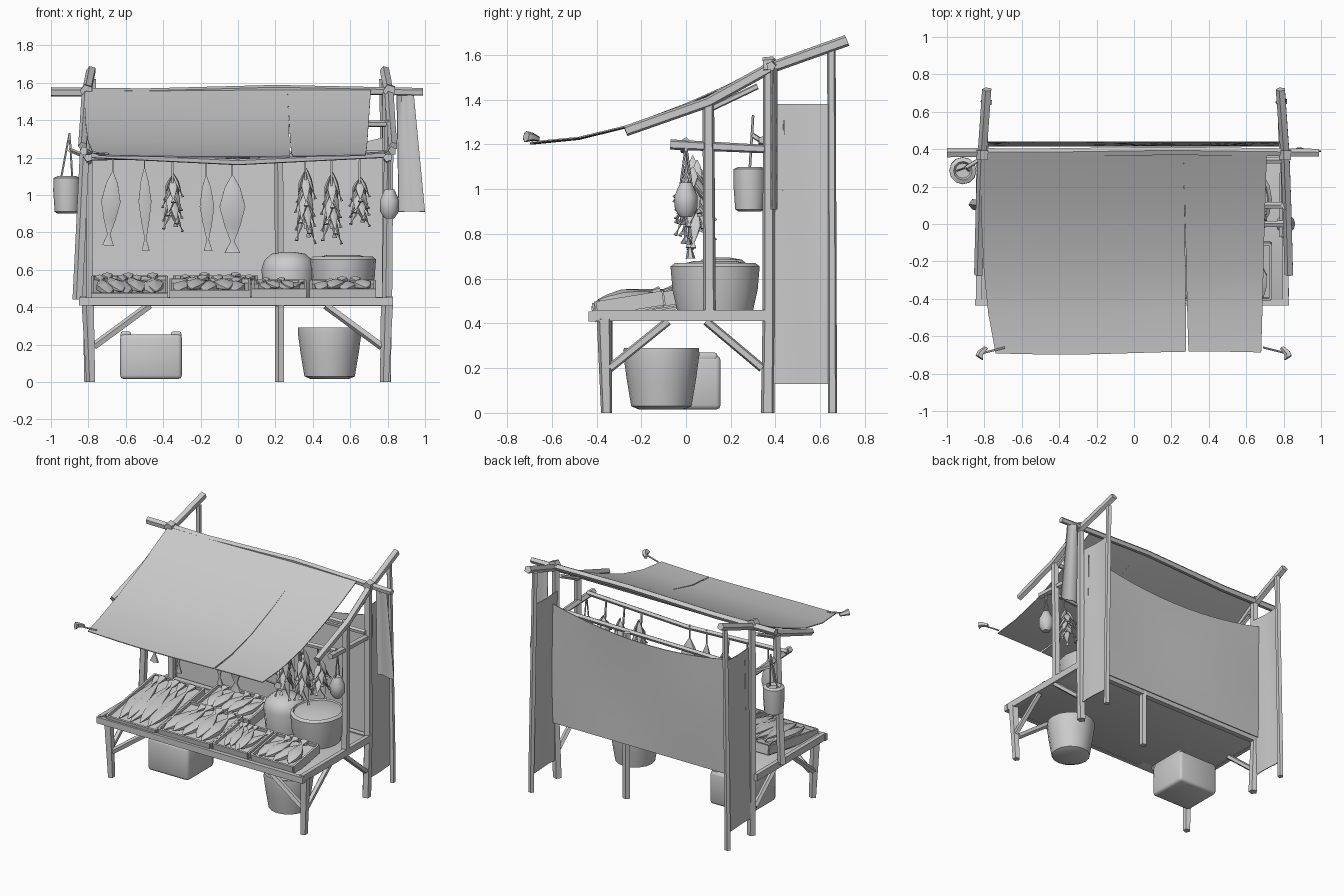
import bpy, bmesh, math, random
from mathutils import Vector, Matrix

random.seed(4)
cube = bpy.data.objects.get("Cube")
if cube:
    bpy.data.objects.remove(cube, do_unlink=True)

GREY = bpy.data.materials.new("plain grey")
GREY.use_nodes = True
GREY.diffuse_color = (0.6, 0.6, 0.6, 1)
GREY.node_tree.nodes["Principled BSDF"].inputs["Base Color"].default_value = (0.6, 0.6, 0.6, 1)


def finish(name, bm, angle=35):
    bmesh.ops.recalc_face_normals(bm, faces=bm.faces)
    mesh = bpy.data.meshes.new(name)
    bm.to_mesh(mesh)
    bm.free()
    ob = bpy.data.objects.new(name, mesh)
    bpy.context.collection.objects.link(ob)
    mesh.materials.append(GREY)
    bpy.ops.object.select_all(action='DESELECT')
    ob.select_set(True)
    bpy.context.view_layer.objects.active = ob
    bpy.ops.object.shade_smooth_by_angle(angle=math.radians(angle))


def skin(bm, rings):
    """Join rings of points into a closed tube."""
    loops = [[bm.verts.new(p) for p in ring] for ring in rings]
    n = len(loops[0])
    for a, b in zip(loops, loops[1:]):
        for i in range(n):
            j = (i + 1) % n
            bm.faces.new((a[i], a[j], b[j], b[i]))
    bm.faces.new(loops[0])
    bm.faces.new(loops[-1])


def limb(bm, path, radii, sides=5, flat=1, side=(1, 0, 0)):
    """Sweep an oval section along a path; side is the wide direction."""
    path = [Vector(p) for p in path]
    axis = (path[-1] - path[0]).normalized()
    u = Vector(side) - axis * axis.dot(Vector(side))
    u = u.normalized() if u.length > 0.1 else axis.orthogonal().normalized()
    v = axis.cross(u)
    turn = math.pi / sides
    skin(bm, [[p + r * (u * math.cos(t) + v * flat * math.sin(t))
               for t in (turn + math.tau * i / sides for i in range(sides))]
              for p, r in zip(path, radii)])


def pole(name, path, r=0.028, end=None):
    bm = bmesh.new()
    n = len(path) - 1
    end = r if end is None else end
    limb(bm, path, [r + (end - r) * i / n for i in range(n + 1)])
    finish(name, bm)


def pot(name, x, y, profile, sides=14, squash=1):
    bm = bmesh.new()
    skin(bm, [[(x + r * math.cos(t), y + squash * r * math.sin(t), z)
               for t in (math.tau * i / sides for i in range(sides))] for r, z in profile])
    finish(name, bm, 50)


def box(name, size, centre, tilt=0, bevel=0):
    bm = bmesh.new()
    bmesh.ops.create_cube(bm, size=1)
    bmesh.ops.scale(bm, vec=size, verts=bm.verts)
    if bevel:
        bmesh.ops.bevel(bm, geom=bm.edges[:], offset=bevel, segments=2, profile=0.5, affect='EDGES')
    bm.transform(Matrix.Translation(centre) @ Matrix.Rotation(tilt, 4, 'X'))
    finish(name, bm, 60)


def sheet(name, nu, nv, shape):
    """Thin cloth from a function of u and v, each from 0 to 1."""
    bm = bmesh.new()
    g = [[bm.verts.new(shape(i / nu, j / nv)) for j in range(nv + 1)] for i in range(nu + 1)]
    for i in range(nu):
        for j in range(nv):
            bm.faces.new((g[i][j], g[i + 1][j], g[i + 1][j + 1], g[i][j + 1]))
    bm.normal_update()
    bmesh.ops.solidify(bm, geom=bm.faces[:], thickness=0.006)
    finish(name, bm, 50)


def add_fish(bm, head, tail, width, flat=0.4, side=(1, 0, 0)):
    head, tail = Vector(head), Vector(tail)
    steps = ((0, 0.1), (0.15, 0.6), (0.4, 1), (0.65, 0.6), (0.85, 0.15), (1, 0.6))
    limb(bm, [head.lerp(tail, t) for t, w in steps], [w * width for t, w in steps], 6, flat, side)


# Frame: posts and rails on both sides
for s, tag in ((-1, "right"), (1, "left")):
    x = s * 0.8
    pole(tag + "_rear_post", [(x, 0.655, 0), (x, 0.655, 0.15), (s * 0.775, 0.65, 1.62)], 0.022, 0.02)
    pole(tag + "_main_post", [(s * 0.79, 0.365, 0), (x, 0.37, 0.4), (x, 0.37, 1.56)], 0.032, 0.027)
    pole(tag + "_front_post", [(0.8 if s > 0 else -0.855, 0.105, 0.44), (s * 0.81, 0.1, 1.4)], 0.03, 0.027)
    pole(tag + "_front_leg", [(s * 0.785, -0.355, 0), (x, -0.365, 0.42)], 0.026, 0.036)
    pole(tag + "_roof_rail", [(s * 0.83, -0.27, 1.26), (s * 0.82, 0.1, 1.39),
                              (s * 0.81, 0.37, 1.54), (s * 0.785, 0.72, 1.665)], 0.025, 0.027)
    pole(tag + "_hanging_arm", [(x, -0.07, 1.2), (x, 0.35, 1.18)], 0.024, 0.02)
    pole(tag + "_arm_brace", [(x, 0.11, 1.36), (x, 0.32, 1.46)], 0.014)
    pole(tag + "_front_brace", [(s * 0.77, -0.35, 0.19), (s * 0.47, -0.35, 0.41)], 0.022)
    pole(tag + "_side_brace_front", [(x, -0.34, 0.2), (x, -0.08, 0.41)], 0.02)
    pole(tag + "_side_brace_rear", [(x, 0.34, 0.2), (x, 0.09, 0.41)], 0.02)
    pole(tag + "_beam_lashing", [(s * 0.81, 0.345, 1.555), (s * 0.81, 0.395, 1.56)], 0.036)
    pole(tag + "_awning_knob", [(s * 0.79, -0.66, 1.225), (s * 0.82, -0.69, 1.235),
                                (s * 0.825, -0.715, 1.235)], 0.012, 0.026)
    pole(tag + "_awning_cord", [(s * 0.69, -0.66, 1.22), (s * 0.81, -0.69, 1.23)], 0.006)
    sheet(tag + "_side_cloth", 4, 5, lambda u, v: (
        s * (0.8 - 0.02 * v) + 0.005 * math.sin(5 * u + 2 * v), 0.385 + 0.26 * u, 0.13 + 1.25 * v))

pole("middle_rear_post", [(0.225, 0.37, 0), (0.225, 0.37, 0.4), (0.22, 0.37, 1.22)], 0.026)
pole("top_beam", [(-1, 0.38, 1.55), (-0.5, 0.38, 1.545), (0.2, 0.39, 1.565), (0.99, 0.38, 1.55)], 0.026, 0.022)
pole("hanging_bar", [(-0.83, 0, 1.215), (0, -0.01, 1.175), (0.8, 0, 1.215)], 0.018)
pole("rear_hanging_bar", [(-0.81, 0.34, 1.2), (0.8, 0.34, 1.22)], 0.018)
pole("awning_support_bar", [(-0.82, 0.1, 1.38), (0.82, 0.1, 1.38)], 0.018)

# Awning in two panels that part along a slit towards the front
SLOPE = ((-0.69, 1.215), (-0.48, 1.235), (-0.25, 1.29), (0, 1.385), (0.18, 1.465), (0.37, 1.565))


def awning(slit_side):
    def shape(u, v):
        y, z = SLOPE[round(v * 5)]
        gap = 0.006 * (1 - v) ** 2
        seam = 0.265 + 0.02 * (1 - v)
        if slit_side < 0:
            start = -0.82 + 0.08 * (1 - v) ** 3
            x = start + (seam - gap - start) * u
        else:
            x = seam + gap + (0.71 - 0.03 * (1 - v) - seam - gap) * u
        sag = 0.01 * math.sin(math.pi * (x + 0.82) / 1.53)
        return x, y + 0.008 * math.sin(4 * x) * (1 - v), z - sag * (1 - 0.6 * v)
    return shape


sheet("awning_wide_panel", 8, 5, awning(-1))
sheet("awning_narrow_panel", 4, 5, awning(1))

# Back cloth with a sagging top edge, and a loose cloth on the beam end
sheet("back_cloth", 12, 6, lambda u, v: (
    -0.79 + 1.58 * u, 0.415 + 0.02 * v + 0.008 * math.sin(math.pi * v) * math.sin(7 * u),
    0.42 + v * (0.79 + 0.1 * (2 * u - 1) ** 2)))
sheet("loose_cloth", 4, 5, lambda u, v: (
    0.85 + 0.09 * u + (1 - v) * (0.01 + 0.05 * u), 0.39 + 0.012 * math.sin(6 * u), 0.91 + 0.63 * v))

# Table
box("table_top", (1.66, 0.8, 0.035), (-0.01, -0.025, 0.43), bevel=0.008)
box("table_front_rim", (1.68, 0.03, 0.045), (-0.01, -0.42, 0.43))
box("table_rear_rim", (1.62, 0.04, 0.05), (0, 0.37, 0.43))
for x in (-0.83, 0.81):
    box("table_side_rim", (0.03, 0.8, 0.05), (x, -0.02, 0.435))


# Tilted trays heaped with fish
def tray(name, x, y, w, d, count, size, z=0.485, tilt=0.16):
    m = Matrix.Translation((x, y, z)) @ Matrix.Rotation(tilt, 4, 'X')
    box(name + "_base", (w, d, 0.05), (x, y, z - 0.01), tilt)
    for s in (-1, 1):
        box(name + "_side", (0.014, d, 0.065), m @ Vector((s * w / 2, 0, 0.005)), tilt)
        box(name + "_end", (w, 0.014, 0.065), m @ Vector((0, s * d / 2, 0.005)), tilt)
    bm = bmesh.new()
    for i in range(count):
        px = (i + 0.5) / count * (w - 0.08) - w / 2 + 0.04
        lean = random.uniform(-0.05, 0.05)
        h = 0.03 + 0.012 * (i % 2)
        add_fish(bm, m @ Vector((px - lean, -d * 0.46, h)), m @ Vector((px + lean, d * 0.46, h)), size, 0.55)
    finish(name + "_fish", bm)


tray("long_fish_tray", -0.58, -0.13, 0.40, 0.57, 6, 0.055)
tray("wide_fish_tray", -0.15, -0.22, 0.42, 0.38, 5, 0.06)
tray("small_fish_tray", 0.22, -0.25, 0.28, 0.30, 5, 0.04)
tray("corner_fish_tray", 0.56, -0.25, 0.34, 0.30, 4, 0.055)
tray("rear_fish_tray", -0.12, 0.13, 0.44, 0.28, 5, 0.05, 0.51)

# Tubs on the table
pot("round_tub", 0.56, 0.13, [(0.15, 0.45), (0.17, 0.55), (0.178, 0.655), (0.16, 0.67), (0.155, 0.66), (0.08, 0.68)], 16, 1.12)
pot("domed_sack", 0.27, 0.16, [(0.13, 0.45), (0.145, 0.6), (0.13, 0.65), (0.09, 0.685), (0.03, 0.695)], 12)

# Goods under the table
pot("floor_basket", 0.49, -0.11, [(0.1, 0.015), (0.135, 0.03), (0.155, 0.15), (0.17, 0.26), (0.168, 0.29), (0.15, 0.29), (0.14, 0.25)], 16)
box("floor_crate", (0.33, 0.31, 0.24), (-0.465, 0, 0.135), bevel=0.02)
for x in (-0.6, -0.33):
    box("crate_lip", (0.055, 0.28, 0.04), (x, 0, 0.25), bevel=0.012)

# Hanging pots with cords
pot("right_hanging_pot", -0.915, 0.285, [(0.05, 0.9), (0.065, 0.91), (0.073, 1.02), (0.072, 1.09), (0.05, 1.1), (0.04, 1.08)], 12)
pot("left_hanging_pot", 0.81, 0, [(0.025, 0.875), (0.05, 0.91), (0.052, 0.97), (0.03, 1.02), (0.025, 1.03)], 12)
for s in (-1, 1):
    pole("right_pot_cord", [(-0.915 + s * 0.03, 0.285, 1.09), (-0.9, 0.3, 1.33)], 0.006)
    pole("left_pot_cord", [(0.81, s * 0.025, 1.02), (0.81, 0, 1.2)], 0.005)
pole("right_pot_hook", [(-0.9, 0.3, 1.24), (-0.8, 0.36, 1.2)], 0.012)

# Single fish hung from the bar
for x, low, high, w in ((-0.67, 0.73, 1.12, 0.06), (-0.5, 0.7, 1.14, 0.04),
                        (-0.17, 0.7, 1.1, 0.045), (-0.03, 0.69, 1.1, 0.08)):
    bm = bmesh.new()
    add_fish(bm, (x, 0, high), (x + random.uniform(-0.03, 0.03), 0.02, low), w, 0.45)
    limb(bm, [(x, 0, high), (x, 0, 1.2)], [0.005, 0.005], 4)
    finish("hanging_fish", bm)

# Bunches of small fish
for x, low, high, y in ((0.36, 0.72, 1.15, 0.03), (0.5, 0.72, 1.13, 0.05), (0.65, 0.82, 1.1, 0.03),
                        (-0.35, 0.79, 1.12, 0.04)):
    bm = bmesh.new()
    limb(bm, [(x, y, low + 0.1), (x, 0, 1.2)], [0.01, 0.006], 4)
    for i in range(14):
        t = i / 14
        a = i * 2.4
        top = Vector((x, y, high - t * (high - low) * 0.6))
        out = Vector((math.cos(a) * 0.055, math.sin(a) * 0.085, -(high - low) * 0.4))
        add_fish(bm, top, top + out, 0.026, 0.5, (-math.sin(a), math.cos(a), 0))
    finish("fish_bunch", bm)
